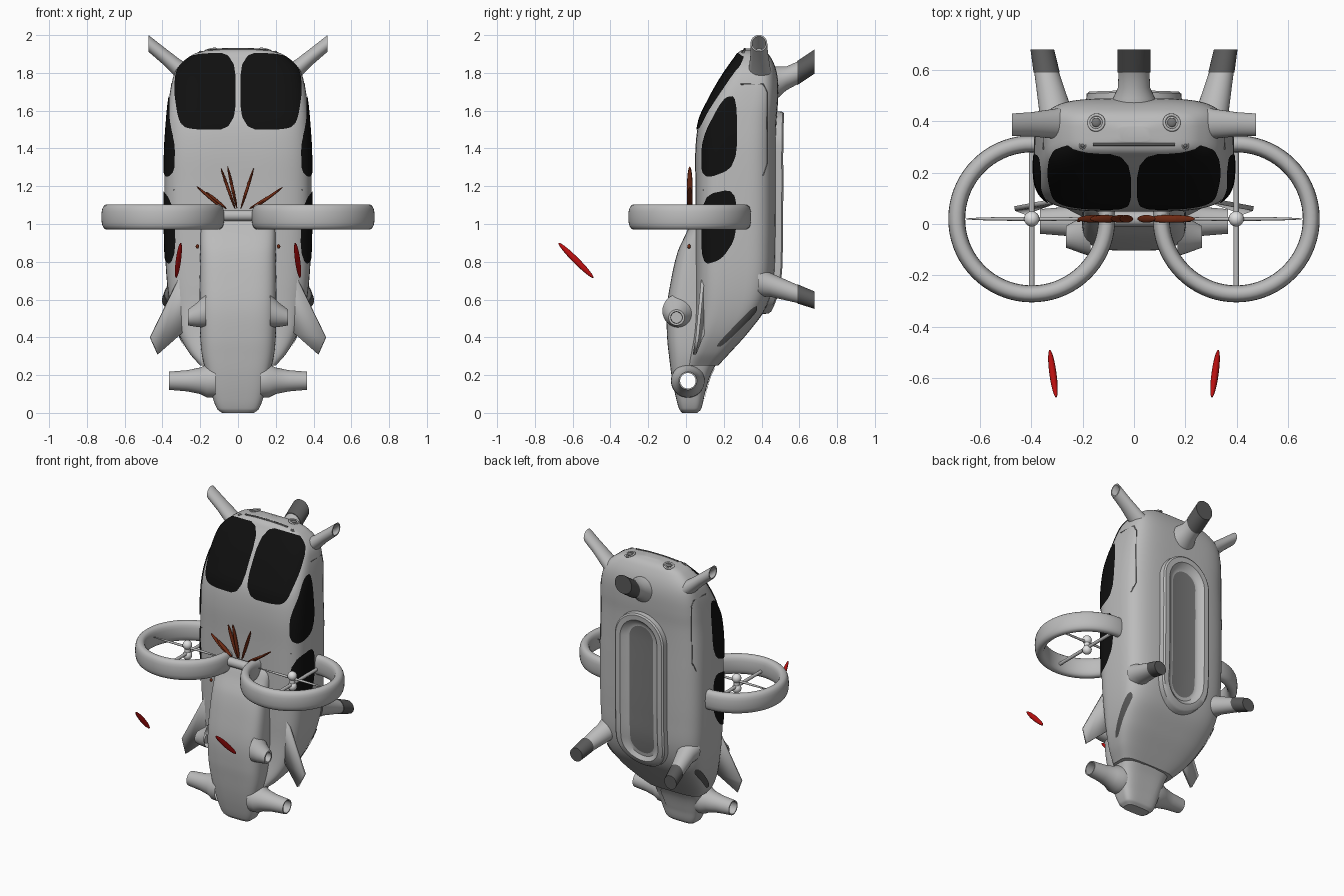
import bpy, bmesh, math
from mathutils import Vector

if "Cube" in bpy.data.objects:
    bpy.data.objects.remove(bpy.data.objects["Cube"])


def material(name, r, g, b):
    m = bpy.data.materials.new(name)
    m.use_nodes = True
    m.diffuse_color = (r, g, b, 1)
    m.node_tree.nodes["Principled BSDF"].inputs["Base Color"].default_value = (r, g, b, 1)
    return m


GREY = material("hull grey", .5, .5, .5)
WHITE = material("hub white", .75, .75, .75)
GLASS = material("black glass", .005, .005, .005)
DARK = material("dark rubber", .1, .1, .1)
FLOOR = material("recess grey", .19, .19, .19)
BROWN = material("rust brown", .17, .025, .007)
RED = material("bright red", .5, .005, .005)


def make(name, verts, faces, *mats, angle=35):
    me = bpy.data.meshes.new(name)
    me.from_pydata([tuple(v) for v in verts], [], faces)
    bm = bmesh.new()
    bm.from_mesh(me)
    bmesh.ops.recalc_face_normals(bm, faces=bm.faces)
    bm.to_mesh(me)
    bm.free()
    ob = bpy.data.objects.new(name, me)
    bpy.context.collection.objects.link(ob)
    for m in mats:
        me.materials.append(m)
    bpy.ops.object.select_all(action="DESELECT")
    ob.select_set(True)
    bpy.context.view_layer.objects.active = ob
    bpy.ops.object.shade_smooth_by_angle(angle=math.radians(angle))
    return ob


def bridge(rings, caps=True, loop=False):
    """Skin a list of closed rings with quads."""
    n, k = len(rings[0]), len(rings)
    verts = [v for r in rings for v in r]
    faces = [(i % k * n + j, i % k * n + (j + 1) % n, (i + 1) % k * n + (j + 1) % n, (i + 1) % k * n + j)
             for i in range(k if loop else k - 1) for j in range(n)]
    if caps and not loop:
        faces += [tuple(range(n)), tuple(range((k - 1) * n, k * n))]
    return verts, faces


# Hull sections: height, half width, front y, back y
CABIN = [(.25, .2, .0, .17), (.32, .26, .02, .235), (.42, .315, .04, .325), (.55, .355, .05, .42),
         (.7, .377, .05, .465), (.9, .387, .05, .475), (1.2, .39, .05, .477), (1.4, .387, .05, .477),
         (1.55, .377, .07, .48), (1.65, .367, .115, .487), (1.75, .35, .17, .488), (1.82, .325, .215, .476),
         (1.88, .265, .258, .45), (1.915, .19, .285, .42), (1.93, .06, .32, .38)]
BOOM = [(0, .085, -.02, .06), (.02, .11, -.036, .08), (.1, .14, -.058, .1), (.2, .165, -.077, .13),
        (.3, .19, -.09, .18), (.4, .2, -.1, .2), (.55, .203, -.102, .2), (.7, .203, -.08, .2),
        (.85, .2, -.045, .2), (.95, .2, .0, .2), (1.02, .2, .03, .2), (1.08, .18, .07, .2)]
POWER = 4


def section(table, z):
    """Smooth half width, centre y and half depth at a height."""
    i = max(0, min(len(table) - 2, sum(z >= r[0] for r in table) - 1))
    a, b = table[i], table[i + 1]
    p, q = table[max(i - 1, 0)], table[min(i + 2, len(table) - 1)]
    h = b[0] - a[0]
    t = max(0, min(1, (z - a[0]) / h))
    w, f, k = [(2*t**3 - 3*t*t + 1) * a[c] + (t**3 - 2*t*t + t) * h * (b[c] - p[c]) / (b[0] - p[0])
               + (3*t*t - 2*t**3) * b[c] + (t**3 - t*t) * h * (q[c] - a[c]) / (q[0] - a[0]) for c in (1, 2, 3)]
    return w, (f + k) / 2, (k - f) / 2


def power(v, e):
    return math.copysign(abs(v) ** e, v)


def skin(table, z, t, grow=0):
    w, c, d = section(table, z)
    e = 2 / POWER
    return Vector(((w + grow) * power(math.cos(t), e), c + (d + grow) * power(math.sin(t), e), z))


def hull(name, table):
    lo, hi = table[0][0], table[-1][0]
    zs = [lo + (hi - lo) * (1 - math.cos(math.pi * i / 90)) / 2 for i in range(91)]
    rings = [[skin(table, z, math.tau * j / 72) for j in range(72)] for z in zs]
    return make(name, *bridge(rings), GREY)


hull("cabin", CABIN)
boom = hull("tail_boom", BOOM)


def tube(name, axis, stations, *mats, caps=False, tip=99):
    """Rings square to one axis; faces past ring number tip take the second material."""
    u, v = [Vector(e) for k, e in enumerate(((1, 0, 0), (0, 1, 0), (0, 0, 1))) if k != axis]
    rings = [[Vector(s[:3]) + s[3] * (u * math.cos(a) + v * math.sin(a))
              for a in (math.tau * j / 32 for j in range(32))] for s in stations]
    ob = make(name, *bridge(rings, caps), *mats)
    if len(mats) > 1:
        for p in ob.data.polygons:
            p.material_index = int(p.index >= tip * 32)
    return ob


# Open tunnel through the tail
cutter = tube("tunnel_cutter", 0, [(-.5, .01, .17, .042), (.5, .01, .17, .042)], GREY, caps=True)
cutter.hide_render = True
mod = boom.modifiers.new("tunnel", "BOOLEAN")
mod.operation, mod.object, mod.solver = "DIFFERENCE", cutter, "EXACT"
bpy.context.view_layer.objects.active = boom
bpy.ops.object.modifier_apply(modifier="tunnel")
bpy.data.objects.remove(cutter)


def soften(pts):
    for _ in range(2):
        pts = [tuple(a * (1 - f) + b * f for a, b in zip(p, q))
               for p, q in zip(pts, pts[1:] + pts[:1]) for f in (.2, .8)]
    return pts


def plate(name, table, outline, mat, side, face=None, rows=36, cols=14):
    """Thin panel hugging a hull; outline holds (x, z), or (y, z) when face is None."""
    pts = soften(outline)
    lo, hi = min(p[1] for p in pts), max(p[1] for p in pts)
    verts = []
    for i in range(rows):
        z = lo + (hi - lo) * (.001 + .998 * (1 - math.cos(math.pi * i / (rows - 1))) / 2)
        cuts = [p[0] + (q[0] - p[0]) * (z - p[1]) / (q[1] - p[1])
                for p, q in zip(pts, pts[1:] + pts[:1]) if (p[1] - z) * (q[1] - z) < 0]
        w, c, d = section(table, z)
        ends = []
        for v in (min(cuts), max(cuts)):
            r = v / w if face else (v - c) / d
            r = power(max(-.985, min(.985, r)), POWER / 2)
            ends.append(face * math.acos(r) if face else math.asin(r))
        for j in range(cols):
            p = skin(table, z, ends[0] + (ends[1] - ends[0]) * j / (cols - 1), .005)
            verts.append((p.x * side, p.y, z))
    faces = [(i*cols + j, i*cols + j + 1, (i+1)*cols + j + 1, (i+1)*cols + j)
             for i in range(rows - 1) for j in range(cols - 1)]
    return make(name, verts, faces, mat)


def rod(name, a, b, r, mat):
    a, b = Vector(a), Vector(b)
    q = (b - a).to_track_quat("Z", "Y")
    rings = [[c + q @ Vector((r * math.cos(t), r * math.sin(t), 0))
              for t in (math.tau * k / 12 for k in range(12))] for c in (a, b)]
    return make(name, *bridge(rings), mat)


def blob(name, a, b, wide, thick, mat):
    """Ellipsoid stretched between two points."""
    a, b = Vector(a), Vector(b)
    q = (b - a).to_track_quat("Z", "Y")
    bpy.ops.mesh.primitive_uv_sphere_add(segments=16, ring_count=12, location=(a + b) / 2)
    ob = bpy.context.object
    ob.name = name
    ob.scale = (wide, thick, (b - a).length / 2)
    ob.rotation_euler = q.to_euler()
    ob.data.materials.append(mat)
    bpy.ops.object.shade_smooth()
    return ob


def roof_z(x, y):
    """Height of the roof above a point, by bisection."""
    lo, hi = 1.7, 1.93
    for _ in range(30):
        z = (lo + hi) / 2
        w, c, d = section(CABIN, z)
        inside = abs(x / w) ** POWER + abs((y - c) / d) ** POWER < 1
        lo, hi = (z, hi) if inside else (lo, z)
    return lo


WINDSCREEN = [(.012, 1.5), (.26, 1.5), (.31, 1.54), (.335, 1.7), (.325, 1.82), (.25, 1.9), (.012, 1.91)]
UPPER_WINDOW = [(.085, 1.23), (.27, 1.3), (.27, 1.68), (.2, 1.67), (.085, 1.45)]
LOWER_WINDOW = [(.085, .78), (.19, .81), (.267, .93), (.265, 1.19), (.085, 1.15)]
VENT = [(.15, .35), (.19, .35), (.37, .53), (.375, .57), (.34, .55)]
DOOR = [(.09, 1.18), (.41, 1.26), (.43, 1.32), (.43, 1.7), (.41, 1.74), (.29, 1.74)]

for s, tag in ((1, "left"), (-1, "right")):
    # Glazing and vents
    plate("windscreen_" + tag, CABIN, WINDSCREEN, GLASS, s, face=-1)
    plate("upper_window_" + tag, CABIN, UPPER_WINDOW, GLASS, s)
    plate("lower_window_" + tag, CABIN, LOWER_WINDOW, GLASS, s)
    plate("side_vent_" + tag, CABIN, VENT, DARK, s)

    # Door seam
    for k, (p, q) in enumerate(zip(DOOR, DOOR[1:])):
        ends = []
        for y, z in (p, q):
            w, c, d = section(CABIN, z)
            v = skin(CABIN, z, math.asin(power((y - c) / d, POWER / 2)), .0005)
            ends.append((s * v.x, v.y, v.z))
        rod(f"door_seam_{tag}_{k}", *ends, .003, FLOOR)

    # Nozzles and rear legs
    tube("roof_nozzle_" + tag, 0, [(s*.24, .39, 1.755, .075), (s*.31, .39, 1.815, .058), (s*.4, .388, 1.895, .047),
         (s*.475, .386, 1.957, .044), (s*.475, .386, 1.957, .036), (s*.4, .388, 1.895, .034),
         (s*.4, .388, 1.895, .001)], GREY)
    tube("tail_nozzle_" + tag, 0, [(s*.12, .01, .17, .09), (s*.165, .01, .17, .088), (s*.2, .01, .17, .07),
         (s*.27, .01, .17, .056), (s*.365, .01, .17, .048), (s*.365, .01, .17, .041), (s*.12, .01, .17, .041)], GREY)
    tube("side_nozzle_" + tag, 0, [(s*.17, -.035, .54, .09), (s*.215, -.045, .52, .065), (s*.265, -.05, .505, .042),
         (s*.265, -.05, .505, .031), (s*.2, -.05, .505, .029), (s*.2, -.05, .505, .001)], GREY)
    tube("rear_leg_" + tag, 1, [(s*.29, .38, .7, .085), (s*.305, .44, .68, .064), (s*.34, .59, .63, .048),
         (s*.34, .59, .63, .051), (s*.357, .68, .597, .046)], GREY, DARK, caps=True, tip=2)

    # Fin
    fin = make("fin_" + tag, [(s*.28, .1, .74), (s*.31, .09, .72), (s*.465, .06, .4), (s*.425, .045, .31),
               (s*.3, .09, .42), (s*.27, .1, .44)], [tuple(range(6))], GREY)
    sol = fin.modifiers.new("thickness", "SOLIDIFY")
    sol.thickness, sol.offset = .018, 0

    # Ducted fan
    cx, cy, cz = s * .398, .02, 1.037
    rings = []
    for i in range(72):
        a = math.tau * i / 72
        loop = []
        for j in range(20):
            t = math.tau * j / 20
            r = .292 + .033 * power(math.cos(t), .8)
            loop.append((cx + r * math.cos(a), cy + r * math.sin(a), cz + .067 * power(math.sin(t), .75)))
        rings.append(loop)
    make("fan_duct_" + tag, *bridge(rings, loop=True), GREY)
    rod("fan_strut_" + tag, (cx, cy - .265, cz - .02), (cx, cy + .265, cz - .02), .011, GREY)
    blob("fan_blade_" + tag, (cx - .26, cy, cz + .02), (cx + .26, cy, cz + .02), .008, .008, GREY)
    rod("fan_hub_" + tag, (cx, cy, cz - .04), (cx, cy, cz + .04), .018, WHITE)
    for dz in (-.035, .035):
        blob("hub_ball_" + tag, (cx, cy, cz + dz - .03), (cx, cy, cz + dz + .03), .03, .03, WHITE)

    # Roof lamps and studs
    for x, y, r in ((.147, .395, .03), (.2, .305, .012)):
        z = roof_z(x, y)
        bpy.ops.mesh.primitive_torus_add(location=(s * x, y, z), major_radius=r, minor_radius=r * .2,
                                         major_segments=24, minor_segments=8, rotation=(-.15, s * .25, 0))
        bpy.context.object.name = "lamp_ring_" + tag
        bpy.context.object.data.materials.append(GREY)
        bpy.ops.object.shade_smooth()
        blob("lamp_" + tag, (s * x, y, z - .008), (s * x, y, z + .008), r * .6, r * .6, FLOOR)

    # Red feather and small bead
    blob("red_feather_" + tag, (s*.328, -.49, .715), (s*.303, -.675, .9), .014, .017, RED)
    blob("bead_" + tag, (s*.215, .016, .87), (s*.215, .016, .893), .009, .009, BROWN)

# Upper rear leg
tube("rear_leg_top", 1, [(0, .43, 1.73, .1), (0, .49, 1.752, .082), (0, .53, 1.77, .063), (0, .59, 1.8, .06),
     (0, .59, 1.8, .064), (0, .68, 1.86, .064)], GREY, DARK, caps=True, tip=3)

# Link between the ducts, roof slot and tail hatch
rod("duct_link", (-.1, .02, 1.045), (.1, .02, 1.045), .03, GREY)
slot = [(x, .31, roof_z(x, .31)) for x in (-.16, -.08, 0, .08, .16)]
for p, q in zip(slot, slot[1:]):
    rod("roof_slot", p, q, .006, DARK)
plate("tail_hatch", BOOM, [(-.06, .05), (.06, .05), (.11, .25), (-.11, .25)], GREY, 1, face=1)

# Fan of rust feathers on the nose
for bx, tx, tz in ((-.08, -.22, 1.2), (-.06, -.17, 1.17), (-.015, -.09, 1.295), (-.005, -.055, 1.305),
                   (.015, .083, 1.295), (.06, .2, 1.165), (.08, .237, 1.195)):
    blob("rust_feather", (bx, .02, 1.08), (tx, .02, tz), .015, .008, BROWN)

# Raised rear tray with a sunken dark floor
LOW, HIGH, HALF = .52, 1.6, .19
rings = []
for inset, rise in ((0, -.03), (.006, .03), (.016, .038), (.05, .038), (.078, .012), (.1, .008)):
    r = HALF - inset
    arc = [math.radians(a) for a in range(-88, 1, 8)]
    half = [(r * math.cos(a), LOW + HALF + r * math.sin(a)) for a in arc]
    half += [(r, LOW + HALF + (HIGH - LOW - 2 * HALF) * k / 20) for k in range(1, 20)]
    half += [(r * math.cos(a), HIGH - HALF - r * math.sin(a)) for a in reversed(arc)]
    loop = half + [(-x, z) for x, z in reversed(half)]
    rings.append([(x, sum(section(CABIN, z)[1:]) + rise, z) for x, z in loop])
verts, faces = bridge(rings, caps=False)
n, base = len(rings[0]), len(verts) - len(rings[0])
walls = len(faces)
faces += [(base + k, base + k + 1, base + n - 2 - k, base + n - 1 - k) for k in range(n // 2 - 1)]
tray = make("rear_tray", verts, faces, GREY, FLOOR)
for p in tray.data.polygons:
    p.material_index = int(p.index >= walls)
